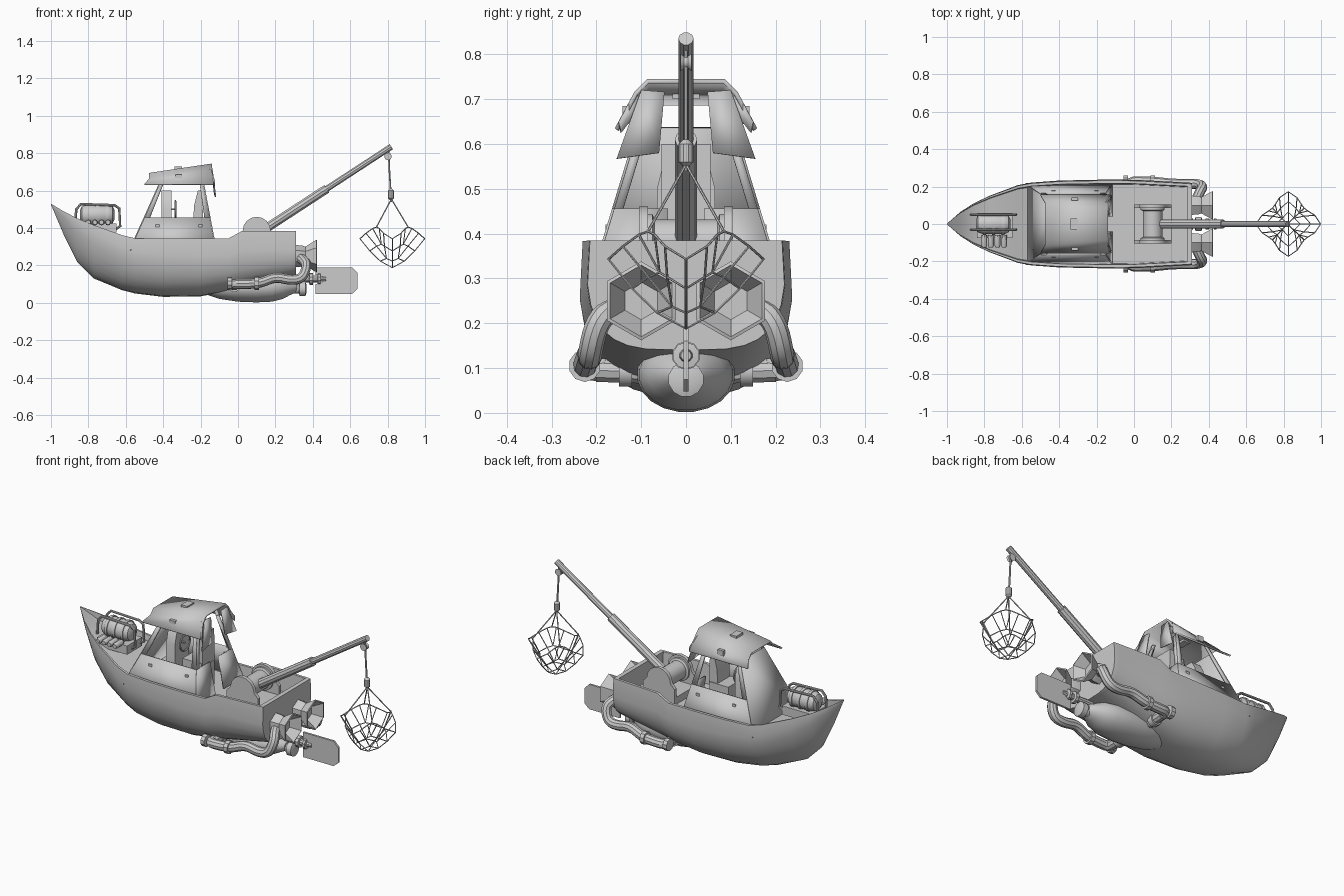
import bpy, bmesh, math
from mathutils import Vector

if "Cube" in bpy.data.objects:
    bpy.data.objects.remove(bpy.data.objects["Cube"])


def finish(o, angle=35):
    bpy.ops.object.select_all(action='DESELECT')
    o.select_set(True)
    bpy.context.view_layer.objects.active = o
    if o.type == 'CURVE':
        bpy.ops.object.convert(target='MESH')
        o = bpy.context.object
    bpy.ops.object.shade_smooth_by_angle(angle=math.radians(angle))
    return o


def mesh(name, verts, faces, angle=35, thick=0):
    me = bpy.data.meshes.new(name)
    me.from_pydata(verts, [], faces)
    bm = bmesh.new()
    bm.from_mesh(me)
    bmesh.ops.remove_doubles(bm, verts=bm.verts, dist=1e-5)
    bmesh.ops.recalc_face_normals(bm, faces=bm.faces)
    bm.to_mesh(me)
    bm.free()
    o = bpy.data.objects.new(name, me)
    bpy.context.collection.objects.link(o)
    if thick:
        m = o.modifiers.new('thickness', 'SOLIDIFY')
        m.thickness, m.offset = thick, 0
    return finish(o, angle)


def loft(name, rings, angle=35):
    n = len(rings[0])
    verts = [v for r in rings for v in r]
    faces = [(i*n+j, i*n+(j+1) % n, (i+1)*n+(j+1) % n, (i+1)*n+j)
             for i in range(len(rings)-1) for j in range(n)]
    faces += [tuple(range(n)), tuple(range(len(verts)-n, len(verts)))]
    return mesh(name, verts, faces, angle)


def lathe(name, prof, c, sides=16, axis='x', sz=1.0):
    """Turn (distance, radius) pairs about an axis through c."""
    rings = []
    for d, r in prof:
        ring = []
        for k in range(sides):
            a = 2*math.pi*(k+.5)/sides
            p, q = r*math.cos(a), r*math.sin(a)*sz
            v = {'x': (d, p, q), 'y': (p, d, q), 'z': (p, q, d)}[axis]
            ring.append(tuple(Vector(v)+Vector(c)))
        rings.append(ring)
    return loft(name, rings)


def tube(name, paths, r, res=2, smooth=False):
    cu = bpy.data.curves.new(name, 'CURVE')
    cu.dimensions, cu.bevel_depth, cu.bevel_resolution = '3D', r, res
    cu.use_fill_caps = True
    for p in paths:
        s = cu.splines.new('NURBS' if smooth else 'POLY')
        s.points.add(len(p)-1)
        for pt, v in zip(s.points, p):
            pt.co = (*v, 1)
        if smooth:
            s.order_u, s.use_endpoint_u, s.resolution_u = 3, True, 4
    o = bpy.data.objects.new(name, cu)
    bpy.context.collection.objects.link(o)
    return finish(o)


def prism(name, poly, a, b, axis='y'):
    f = (lambda u, v, d: (u, d, v)) if axis == 'y' else (lambda u, v, d: (d, u, v))
    return loft(name, [[f(u, v, d) for u, v in poly] for d in (a, b)])


def box(name, x0, x1, y0, y1, z0, z1):
    return prism(name, [(x0, z0), (x1, z0), (x1, z1), (x0, z1)], y0, y1)


# Hull: stations of x, half width, keel z, sheer z, deck z, fullness
stations = [(-1, .002, .525, .53, .528, 1.3), (-.93, .065, .36, .488, .455, 1.4),
            (-.86, .112, .22, .452, .405, 1.6), (-.77, .155, .13, .415, .375, 1.8),
            (-.62, .212, .068, .362, .335, 2.1), (-.55, .225, .05, .345, .30, 2.3),
            (-.4, .236, .032, .343, .28, 2.5), (-.2, .24, .035, .343, .27, 2.7),
            (-.05, .24, .062, .345, .27, 2.9), (.02, .239, .075, .383, .27, 3.0),
            (.285, .224, .136, .385, .27, 3.6), (.2851, .224, .136, .385, .385, 3.6),
            (.31, .222, .14, .385, .385, 3.6)]
rings = []
for x, w, k, s, d, n in stations:
    half = []
    for i in range(9):
        a = i/8*math.pi/2
        half.append((w*math.sin(a)**(2/n), s-(s-k)*abs(math.cos(a))**(2/n)))
    half[-1] = (w*.965, s)
    half += [(w*.90, s), (w*.88, d), (0, d)]
    rings.append([(x, y, z) for y, z in half] + [(x, -y, z) for y, z in half[-2:0:-1]])
loft("hull", rings, 30)


# Cabin: leaning walls with open side windows
def wall(z, t, s):
    k = (z-.34)/.29
    f, r = -.55+.13*k, -.13-.055*k
    return (f+(r-f)*t, s*(.195-.088*k), z)


mesh("cabin_front", [wall(.30, 0, -1), wall(.30, 0, 1), wall(.635, 0, 1), wall(.635, 0, -1)],
     [(0, 1, 2, 3)], thick=.012)
for s in (1, -1):
    for nm, z0, z1, t0, t1 in (("cabin_side", .28, .455, 0, 1), ("front_pillar", .455, .68, 0, .08),
                               ("rear_pillar", .455, .69, .92, 1)):
        mesh(nm, [wall(z0, t0, s), wall(z0, t1, s), wall(z1, t1, s), wall(z1, t0, s)],
             [(0, 1, 2, 3)], thick=.01)
    a, b, c = wall(.28, 1, s), wall(.455, 1, s), wall(.66, 1, s)
    mesh("cabin_rear_panel", [a, b, (b[0], s*.04, b[2]), (a[0], s*.04, a[2])], [(0, 1, 2, 3)], thick=.01)
    mesh("rear_post", [b, c, (c[0], c[1]-s*.02, c[2]), (b[0], b[1]-s*.02, b[2])], [(0, 1, 2, 3)], thick=.01)
    # hinge bumps on the cabin sides
    for x in (-.43, -.2):
        box("wall_bolt", x-.01, x+.01, s*.165, s*.18, .405, .42)

# Roof sheet, hanging side flaps and rear corner flaps
section = [(-.155, None), (-.112, -.028), (-.085, 0), (.085, 0), (.112, -.028), (.155, None)]
vs = []
for x, xe, top in ((-.475, -.5, .69), (-.14, -.13, .74)):
    vs += [(xe, y, .632) if dz is None else (x, y, top+dz) for y, dz in section]
mesh("roof", vs, [(i, i+1, i+7, i+6) for i in range(5)], 20, .01)
for s in (1, -1):
    mesh("rear_flap", [(-.14, s*.1, .72), (-.14, s*.048, .716), (-.125, s*.06, .58), (-.12, s*.155, .567)],
         [(0, 1, 2, 3)], thick=.007)
    box("flap_latch", -.335, -.3, s*.125, s*.142, .655, .685)
    mesh("torn_edge", [(-.15, s*.115, .715), (-.15, s*.095, .69), (-.125, s*.145, .625), (-.125, s*.15, .65)],
         [(0, 1, 2, 3)], thick=.007)
box("roof_hatch", -.34, -.30, -.03, .03, .70, .728)

# Cabin interior: console, wheel and seat
dome = [(-.065, .3), (.065, .3), (.065, .5), (.05, .56), (.025, .6), (-.025, .6), (-.05, .56), (-.065, .5)]
prism("console", dome, -.41, -.355, 'x')
ring = [(-.335, .045*math.cos(i*math.pi/8), .5+.045*math.sin(i*math.pi/8)) for i in range(17)]
tube("steering_wheel", [ring, [(-.36, 0, .5), (-.335, 0, .5)]], .005, 1)
prism("seat_back", [(-.24, .42), (-.185, .42), (-.19, .6), (-.215, .6), (-.235, .52)], -.055, .055)
box("seat_base", -.31, -.19, -.06, .06, .28, .44)

# Winch: two domed cheeks and a drum
cheek = [(0.0, .27), (.2, .27), (.2, .36)] + \
        [(.1+.075*math.cos(a*math.pi/8), .385+.075*math.sin(a*math.pi/8)) for a in range(9)] + [(0.0, .36)]
for s in (1, -1):
    prism("winch_cheek", cheek, s*.085, s*.105)
lathe("winch_drum", [(-.085, .065), (-.075, .065), (-.07, .052), (.07, .052), (.075, .065), (.085, .065)],
      (.1, 0, .38), 20, 'y')
box("winch_bed", .0, .2, -.1, .1, .27, .31)

# Crane boom with cable, hooks and pulleys
p0, p1 = Vector((.13, 0, .385)), Vector((.82, 0, .835))
tube("boom_lower", [[p0, p0.lerp(p1, .5)]], .025, 3)
tube("boom_upper", [[p0.lerp(p1, .48), p1]], .017, 3)
lathe("boom_pulley", [(-.012, .02), (-.004, .014), (.004, .014), (.012, .02)], (.802, 0, .782), 12, 'y')
tube("cable", [[(.805, 0, .82), (.81, 0, .7), (.82, 0, .54)]], .005, 1)
for z in (.59, .57):
    lathe("hook_block", [(-.02, .006), (-.01, .017), (.01, .017), (.02, .006)], (.818, 0, z), 10, 'z')


# Net: a square mesh of cords hung by its four corners
def net_point(u, v):
    m = max(abs(u), abs(v))
    if m == 0:
        return (.825, 0, .188)
    th = math.atan2(v, u)
    k = abs(math.sin(2*th))**1.5
    r = (.173-.053*k)*m**.9
    return (.825+r*math.cos(th), r*math.sin(th), .188+(.155+.062*k)*m**1.35)


N = 6
g = [-1+2*i/N for i in range(N+1)]
lines = [[net_point(u, v) for v in g] for u in g] + [[net_point(u, v) for u in g] for v in g]
tube("net", lines, .0028, 1)
tube("net_ropes", [[(.82, 0, .555), net_point(a, b)] for a in (-1, 1) for b in (-1, 1)], .0032, 1)

# Underwater motor pod, tail shaft and rudder
lathe("motor_pod", [(-.2, .02), (-.16, .058), (-.1, .085), (0, .105), (.1, .11), (.18, .105), (.24, .085),
                    (.275, .06), (.3, .045), (.315, .03)], (0, 0, .085), 20, 'x', .76)
lathe("tail_collar", [(.3, .025), (.325, .025), (.33, .04), (.36, .04), (.365, .025)], (0, 0, .075), 12)
lathe("rudder_shaft", [(.28, .018), (.38, .018), (.382, .032), (.4, .032), (.402, .018), (.425, .018),
                       (.427, .03), (.44, .03), (.442, .015), (.47, .012)], (0, 0, .128), 10)
prism("rudder", [(.415, .048), (.61, .048), (.64, .075), (.64, .16), (.61, .19), (.415, .19), (.415, .15),
                 (.45, .14), (.45, .11), (.415, .1)], -.006, .006)

for s in (1, -1):
    # Stern nozzles with flared hexagonal mouths
    lathe("nozzle", [(.3, .06), (.345, .056), (.36, .05), (.42, .088), (.423, .08), (.37, .042)],
          (0, s*.1, .25), 6)
    # Exhaust pipes from the pod up to the nozzles
    tube("pod_outlet", [[(-.02, s*.06, .09), (-.02, s*.2, .095)]], .027, 3)
    lathe("outlet_collar", [(s*.12, .034), (s*.15, .034)], (-.02, 0, .092), 12, 'y')
    tube("exhaust_pipe", [[(-.02, s*.18, .095), (-.03, s*.228, .1), (.04, s*.228, .1), (.12, s*.225, .105),
                           (.2, s*.215, .14), (.28, s*.215, .12), (.345, s*.215, .13), (.37, s*.2, .2),
                           (.35, s*.17, .23), (.33, s*.12, .24)]], .027, 3, True)
    for x, r in ((-.045, .034), (.1, .036)):
        lathe("pipe_flange", [(x-.012, r), (x+.012, r)], (0, s*.226, .105), 10)

# Bow generator: ribbed barrel, tube frame, small cylinders and feet
lathe("generator_body", [(-.845, .025), (-.835, .045), (-.81, .055), (-.69, .055), (-.67, .045), (-.66, .025)],
      (0, 0, .47), 14)
for x in (-.8, -.75, -.7):
    lathe("generator_rib", [(x-.008, .06), (x+.008, .06)], (0, 0, .47), 14)
box("generator_base", -.84, -.65, -.075, .06, .375, .425)
for i in range(4):
    lathe("generator_cylinder", [(-.125, .012), (-.115, .016), (-.06, .016)], (-.8+.035*i, 0, .43), 10, 'y')
for y in (.05, -.03):
    tube("generator_frame", [[(-.87, y, .42), (-.865, y, .5), (-.84, y, .528), (-.66, y, .522), (-.635, y, .505),
                              (-.63, y, .41), (-.66, y, .39)]], .007, 2)
